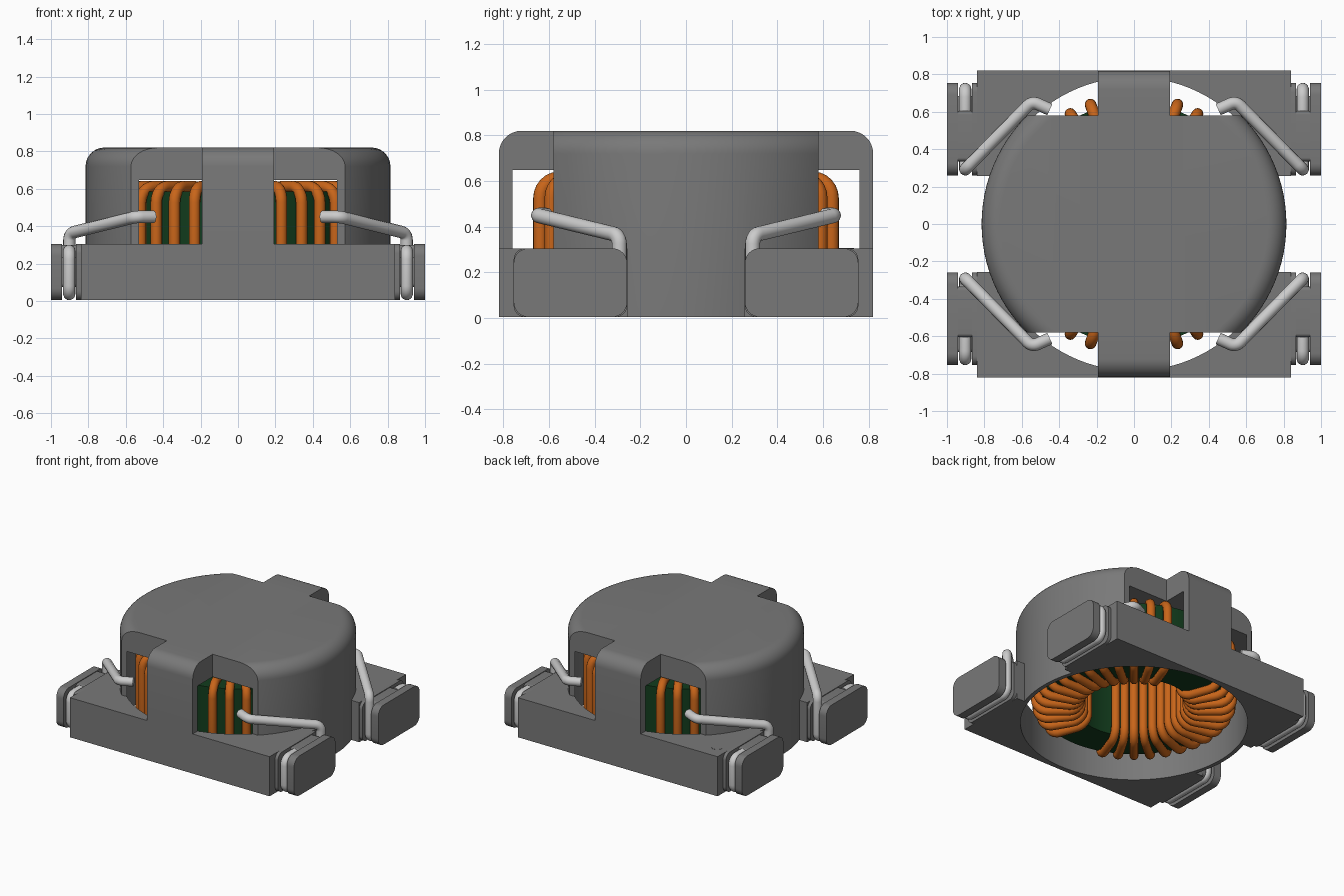
import bpy, bmesh
from math import sin, cos, tan, radians
from mathutils import Vector

cube = bpy.data.objects.get("Cube")
if cube:
    bpy.data.objects.remove(cube, do_unlink=True)


def material(name, rgb, rough=0.6):
    m = bpy.data.materials.new(name)
    m.use_nodes = True
    m.diffuse_color = (*rgb, 1)
    bsdf = m.node_tree.nodes["Principled BSDF"]
    bsdf.inputs["Base Color"].default_value = (*rgb, 1)
    bsdf.inputs["Roughness"].default_value = rough
    return m


GREY = material("housing grey", (0.19, 0.19, 0.19))
COPPER = material("copper enamel", (0.58, 0.13, 0.01))
GREEN = material("core green", (0.006, 0.045, 0.012))
SILVER = material("tinned wire", (0.6, 0.6, 0.6))


def finish(name, bm, mat):
    bmesh.ops.recalc_face_normals(bm, faces=bm.faces)
    mesh = bpy.data.meshes.new(name)
    bm.to_mesh(mesh)
    bm.free()
    mesh.materials.append(mat)
    ob = bpy.data.objects.new(name, mesh)
    bpy.context.collection.objects.link(ob)
    return ob


def bevel(bm, test, radius):
    edges = [e for e in bm.edges if test(*(v.co for v in e.verts))]
    bmesh.ops.bevel(bm, geom=edges, offset=radius, segments=8, profile=0.5, affect='EDGES')


def box(name, lo, hi, mat=GREY, test=None, radius=0.06):
    bm = bmesh.new()
    bmesh.ops.create_cube(bm, size=1)
    lo, hi = Vector(lo), Vector(hi)
    for v in bm.verts:
        v.co = [(a + b) / 2 + c * (b - a) for a, b, c in zip(lo, hi, v.co)]
    if test:
        bevel(bm, test, radius)
    return finish(name, bm, mat)


def cylinder(name, r, z0, z1, mat=GREY, round_top=0, sides=96):
    bm = bmesh.new()
    bmesh.ops.create_cone(bm, cap_ends=True, segments=sides, radius1=r, radius2=r, depth=z1 - z0)
    bmesh.ops.translate(bm, verts=bm.verts, vec=(0, 0, (z0 + z1) / 2))
    if round_top:
        bevel(bm, lambda a, b: min(a.z, b.z) > z1 - 0.001, round_top)
    return finish(name, bm, mat)


def boolean(ob, other, operation):
    mod = ob.modifiers.new("cut", 'BOOLEAN')
    mod.object, mod.operation, mod.solver = other, operation, 'EXACT'
    bpy.context.view_layer.objects.active = ob
    bpy.ops.object.modifier_apply(modifier=mod.name)
    bpy.data.objects.remove(other, do_unlink=True)


def smooth(ob):
    bpy.ops.object.select_all(action='DESELECT')
    ob.select_set(True)
    bpy.context.view_layer.objects.active = ob
    bpy.ops.object.shade_smooth_by_angle(angle=radians(32))


def fillet(points, radius, closed=False, steps=6):
    """Round the corners of a polyline with circular arcs."""
    pts = [Vector(p) for p in points]
    out = []
    for i, p in enumerate(pts):
        if not closed and i in (0, len(pts) - 1):
            out.append(p)
            continue
        u = (pts[i - 1] - p).normalized()
        w = (pts[(i + 1) % len(pts)] - p).normalized()
        half = u.angle(w) / 2
        axis = (u + w).normalized()
        side = (w - u).normalized()
        mid = p + axis * (radius / sin(half))
        sweep = radians(90) - half
        for k in range(steps + 1):
            a = sweep * (2 * k / steps - 1)
            out.append(mid + radius * (side * sin(a) - axis * cos(a)))
    return out


def wires(name, paths, radius, mat, closed):
    cu = bpy.data.curves.new(name, 'CURVE')
    cu.dimensions = '3D'
    cu.bevel_depth = radius
    cu.bevel_resolution = 4
    cu.use_fill_caps = True
    for path in paths:
        sp = cu.splines.new('POLY')
        sp.points.add(len(path) - 1)
        for pt, co in zip(sp.points, path):
            pt.co = (*co, 1)
        sp.use_cyclic_u = closed
    cu.materials.append(mat)
    ob = bpy.data.objects.new(name, cu)
    bpy.context.collection.objects.link(ob)
    bpy.ops.object.select_all(action='DESELECT')
    ob.select_set(True)
    bpy.context.view_layer.objects.active = ob
    bpy.ops.object.convert(target='MESH')
    smooth(bpy.context.view_layer.objects.active)


# Housing: trimmed round cap, strap over the top, base bars, hollow inside
TOP, BASE = 0.82, 0.305
housing = cylinder("housing", 0.815, 0.004, TOP, round_top=0.1)
boolean(housing, box("trim", (-1, -0.58, -1), (1, 0.58, 1)), 'INTERSECT')
strap = box("strap", (-0.193, -0.82, 0.004), (0.193, 0.82, TOP),
            test=lambda a, b: min(a.z, b.z) > 0.8 and abs(a.y - b.y) < 0.01, radius=0.1)
boolean(housing, strap, 'UNION')
for s in (-1, 1):
    ys = sorted((s * 0.257, s * 0.82))
    boolean(housing, box("bar", (-0.84, ys[0], 0.004), (0.84, ys[1], BASE)), 'UNION')
boolean(housing, cylinder("cavity", 0.785, -0.2, 0.648), 'DIFFERENCE')
smooth(housing)

# Orientation mark on one corner
mark = cylinder("corner_mark", 0.04, BASE - 0.01, BASE + 0.002, sides=32)
mark.location = (-0.75, 0.695, 0)


# Terminal spools at the four corners
def along_x(a, b):
    return abs(a.x - b.x) > 0.01


leads = []
for sx, side in ((-1, "right"), (1, "left")):
    for sy, end in ((-1, "front"), (1, "back")):
        def part(kind, x0, x1, y0, y1, z0, z1, r):
            xs, ys = sorted((sx * x0, sx * x1)), sorted((sy * y0, sy * y1))
            smooth(box(f"{end}_{side}_{kind}", (xs[0], ys[0], z0), (xs[1], ys[1], z1),
                       test=along_x, radius=r))
        part("inner_flange", 0.83, 0.865, 0.258, 0.755, 0.004, BASE, 0.05)
        part("outer_flange", 0.94, 1.0, 0.258, 0.755, 0.004, BASE, 0.065)
        part("spool", 0.85, 0.95, 0.335, 0.605, 0.075, BASE - 0.005, 0.02)
        part("spool_step", 0.85, 0.95, 0.5, 0.685, 0.075, 0.232, 0.02)
        path = [(0.45, 0.612, 0.45), (0.545, 0.655, 0.45), (0.902, 0.292, 0.362),
                (0.902, 0.292, 0.037), (0.902, 0.722, 0.037),
                (0.902, 0.722, 0.268), (0.902, 0.605, 0.268)]
        leads.append(fillet([(sx * x, sy * y, z) for x, y, z in path], 0.045))
wires("terminal_leads", leads, 0.033, SILVER, False)

# Toroidal core
core = cylinder("ring_core", 0.648, 0.13, 0.585, GREEN)
boolean(core, cylinder("core_hole", 0.4, 0, 1, GREEN), 'DIFFERENCE')
smooth(core)

# Two windings, one on each side of the core
for name, start in (("left_winding", 0), ("right_winding", 180)):
    turns = []
    for k in range(-7, 8):
        a = radians(start + 10 * k)
        section = [(0.37, 0.1), (0.68, 0.1), (0.68, 0.61), (0.37, 0.61)]
        turns.append(fillet([(r * cos(a), r * sin(a), z) for r, z in section], 0.085, True))
    wires(name, turns, 0.031, COPPER, True)
